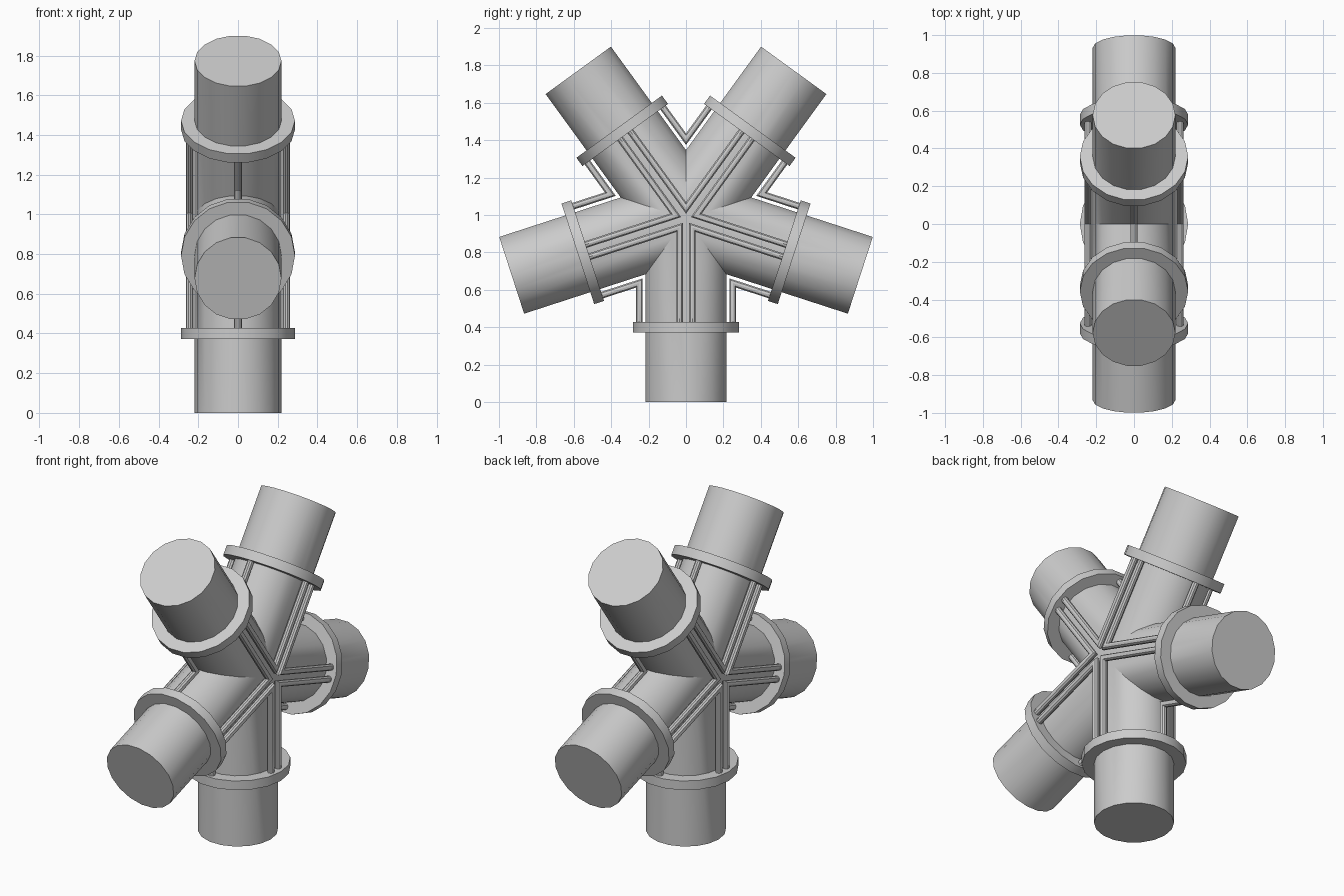
import bpy, bmesh
from math import sin, cos, tan, radians, pi

if "Cube" in bpy.data.objects:
    bpy.data.objects.remove(bpy.data.objects["Cube"])

CZ = 0.98            # hub height
LENGTH = 0.98        # hub centre to pipe end
PIPE_R, SIDES = 0.219, 18
FLANGE_R, F_IN, F_OUT = 0.287, 0.553, 0.608
ROD_R, ROD_SIDES = 0.019, 10
HALF = radians(36)   # half the angle between neighbouring pipes
ARMS = [radians(-90 + 72 * i) for i in range(5)]


def place(arm, along, side, x):
    """Point from arm coordinates: along the axis, sideways in plane, and x."""
    return (x, along * cos(arm) - side * sin(arm),
            CZ + along * sin(arm) + side * cos(arm))


def circle(radius, n, side=0.0, x=0.0):
    return [(side + radius * sin(2 * pi * i / n), x + radius * cos(2 * pi * i / n))
            for i in range(n)]


def straight_ring(bm, arm, along, section):
    return [bm.verts.new(place(arm, along, s, x)) for s, x in section]


def mitre_ring(bm, arm, section):
    """Ring lying on the planes halfway to the neighbouring arms."""
    return [bm.verts.new(place(arm, abs(s) / tan(HALF), s, x)) for s, x in section]


def bridge(bm, a, b):
    n = len(a)
    for i in range(n):
        j = (i + 1) % n
        bm.faces.new((a[i], a[j], b[j], b[i]))


def finish(bm, name):
    bmesh.ops.remove_doubles(bm, verts=bm.verts, dist=0.0005)
    bmesh.ops.recalc_face_normals(bm, faces=bm.faces)
    mesh = bpy.data.meshes.new(name)
    bm.to_mesh(mesh)
    bm.free()
    ob = bpy.data.objects.new(name, mesh)
    bpy.context.collection.objects.link(ob)
    bpy.ops.object.select_all(action='DESELECT')
    ob.select_set(True)
    bpy.context.view_layer.objects.active = ob
    bpy.ops.object.shade_smooth_by_angle(angle=radians(35))


# five pipes mitred together into one body
bm = bmesh.new()
section = circle(PIPE_R, SIDES)
for arm in ARMS:
    outer = straight_ring(bm, arm, LENGTH, section)
    bridge(bm, mitre_ring(bm, arm, section), outer)
    bm.faces.new(outer)
finish(bm, "pipe_body")

# flange collar round each pipe
for k, arm in enumerate(ARMS):
    bm = bmesh.new()
    rings = [straight_ring(bm, arm, d, circle(r, SIDES)) for d, r in
             ((F_IN, PIPE_R - 0.004), (F_IN, FLANGE_R),
              (F_OUT, FLANGE_R), (F_OUT, PIPE_R - 0.004))]
    for i in range(4):
        bridge(bm, rings[i], rings[(i + 1) % 4])
    finish(bm, f"flange_{k + 1}")

# bent tie rods between neighbouring flanges: one in the crook, one on each face
for k, arm in enumerate(ARMS):
    for label, side, x in (("crook", 0.25, 0), ("right", 0.034, 0.244),
                           ("left", 0.034, -0.244)):
        bm = bmesh.new()
        near = circle(ROD_R, ROD_SIDES, side, x)
        far = [(-s, px) for s, px in near]
        first = straight_ring(bm, arm, F_IN + 0.005, near)
        bend = mitre_ring(bm, arm, near)
        last = straight_ring(bm, arm + 2 * HALF, F_IN + 0.005, far)
        bridge(bm, first, bend)
        bridge(bm, bend, last)
        bm.faces.new(first)
        bm.faces.new(last)
        finish(bm, f"tie_rod_{label}_{k + 1}")
